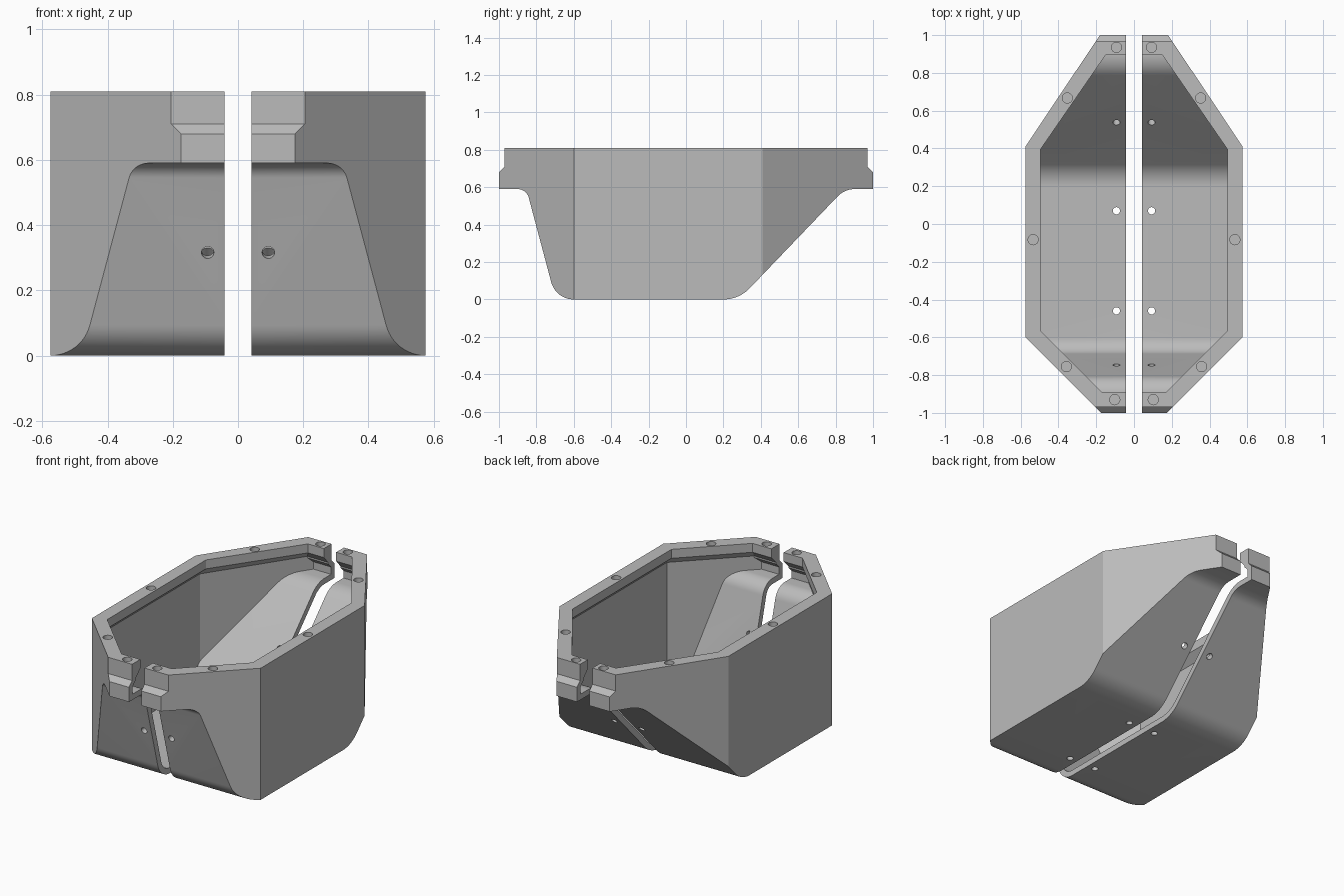
import bpy, bmesh, math
from mathutils import Vector, Matrix

if "Cube" in bpy.data.objects:
    bpy.data.objects.remove(bpy.data.objects["Cube"])

T = 0.035      # shell thickness
GAP = 0.042    # half width of the centre slot

grey = bpy.data.materials.new("plain grey")
grey.diffuse_color = (0.5, 0.5, 0.5, 1)
grey.use_nodes = True
grey.node_tree.nodes["Principled BSDF"].inputs["Base Color"].default_value = grey.diffuse_color


def loft(name, rings):
    """Closed solid through rings of matching points."""
    bm = bmesh.new()
    loops = [[bm.verts.new(p) for p in ring] for ring in rings]
    n = len(loops[0])
    for a, b in zip(loops, loops[1:]):
        for i in range(n):
            j = (i + 1) % n
            bm.faces.new((a[i], a[j], b[j], b[i]))
    bm.faces.new(loops[0][::-1])
    bm.faces.new(loops[-1])
    bmesh.ops.recalc_face_normals(bm, faces=bm.faces)
    me = bpy.data.meshes.new(name)
    bm.to_mesh(me)
    bm.free()
    ob = bpy.data.objects.new(name, me)
    bpy.context.collection.objects.link(ob)
    me.materials.append(grey)
    return ob


def level(pts, z):
    return [(x, y, z) for x, y in pts]


def side(pts, x):
    return [(x, y, z) for y, z in pts]


def rounded(pts, steps=12):
    """Replace (y, z, radius) corners by arcs."""
    out = []
    for i, (y, z, r) in enumerate(pts):
        p = Vector((y, z))
        if r == 0:
            out.append((y, z))
            continue
        a = (Vector(pts[i - 1][:2]) - p).normalized()
        b = (Vector(pts[(i + 1) % len(pts)][:2]) - p).normalized()
        half = a.angle(b) / 2
        c = p + (a + b).normalized() * (r / math.sin(half))
        t0, t1 = p + a * (r / math.tan(half)) - c, p + b * (r / math.tan(half)) - c
        turn = math.pi - 2 * half
        for k in range(steps + 1):
            f = k / steps
            v = (t0 * math.sin((1 - f) * turn) + t1 * math.sin(f * turn)) / math.sin(turn)
            out.append(tuple(c + v))
    return out


def combine(ob, tool, op):
    m = ob.modifiers.new(op, 'BOOLEAN')
    m.operation, m.object, m.solver = op, tool, 'EXACT'
    bpy.context.view_layer.objects.active = ob
    bpy.ops.object.modifier_apply(modifier=m.name)
    bpy.data.objects.remove(tool)


def drill(ob, centre, axis, r, depth):
    rot = Vector(axis).to_track_quat('Z', 'Y').to_matrix().to_4x4()
    mat = Matrix.Translation(centre) @ rot
    rings = []
    for h in (-depth, depth):
        rings.append([mat @ Vector((r * math.cos(k * math.tau / 24),
                                    r * math.sin(k * math.tau / 24), h)) for k in range(24)])
    combine(ob, loft("drill", rings), 'DIFFERENCE')


def keel(t):
    """Lower edge of the side profile, offset inward by t."""
    return [(-0.853 + 0.768 * t, 0.59 + t, 0.061 + t), (-0.696 + 0.768 * t, t, 0.125 - t),
            (0.283 - 0.43 * t, t, 0.195 - t), (0.848 - 0.43 * t, 0.59 + t, 0.123 + t)]


# Outer body: side profile cut to the faceted plan
outer = rounded([(-0.97, 0.81, 0), (-0.97, 0.71, 0), (-1, 0.68, 0), (-1, 0.59, 0)] + keel(0)
                + [(1, 0.59, 0), (1, 0.68, 0), (0.97, 0.71, 0), (0.97, 0.81, 0)])
plan = [(0, -1.05), (0.125, -1.05), (0.575, -0.6), (0.575, 0.41), (0.147, 1.05), (0, 1.05)]
hull = loft("hull", [side(outer, GAP), side(outer, 0.8)])
combine(hull, loft("plan", [level(plan, -0.2), level(plan, 1)]), 'INTERSECT')

# Cavity below the lip
inner = rounded([(-0.935, 0.71, 0), (-0.935, 0.70, 0), (-0.965, 0.67, 0), (-0.965, 0.59 + T, 0)]
                + keel(T)
                + [(0.965, 0.59 + T, 0), (0.965, 0.67, 0), (0.935, 0.70, 0), (0.935, 0.71, 0)])
room = [(0, -1.02), (0.105, -1.02), (0.54, -0.585), (0.54, 0.40), (0.125, 1.02), (0, 1.02)]
cavity = loft("cavity", [side(inner, 0), side(inner, 0.8)])
combine(cavity, loft("room", [level(room, -0.2), level(room, 1)]), 'INTERSECT')
combine(hull, cavity, 'DIFFERENCE')

# Opening through the thick lip, with a chamfer under it
under = [(0, -0.935), (0.19, -0.935), (0.54, -0.585), (0.54, 0.40), (0.182, 0.935), (0, 0.935)]
lip = [(0, -0.89), (0.17, -0.89), (0.495, -0.565), (0.495, 0.395), (0.15, 0.895), (0, 0.895)]
small = [(x * 0.985, y * 0.985) for x, y in under]
combine(hull, loft("opening", [level(small, 0.70), level(under, 0.71),
                               level(lip, 0.755), level(lip, 0.9)]), 'DIFFERENCE')

# Blind holes in the rim
for x, y in [(0.093, 0.935), (0.353, 0.667), (0.534, -0.083), (0.358, -0.755), (0.102, -0.93)]:
    drill(hull, (x, y, 0.81), (0, 0, 1), 0.027, 0.045)

# Through holes in the floor and both sloping ends
for y, z, axis in [(0.07, 0.017, (0, 0, 1)), (-0.46, 0.017, (0, 0, 1)),
                   (0.555, 0.30, (0, -0.722, 0.692)), (-0.765, 0.32, (0, 0.966, 0.258))]:
    drill(hull, (0.093, y, z), axis, 0.019, 0.07)

# Matching half on the other side
m = hull.modifiers.new("mirror", 'MIRROR')
m.use_mirror_merge = False
bpy.context.view_layer.objects.active = hull
hull.select_set(True)
bpy.ops.object.modifier_apply(modifier=m.name)
bpy.ops.object.shade_smooth_by_angle(angle=math.radians(20))
